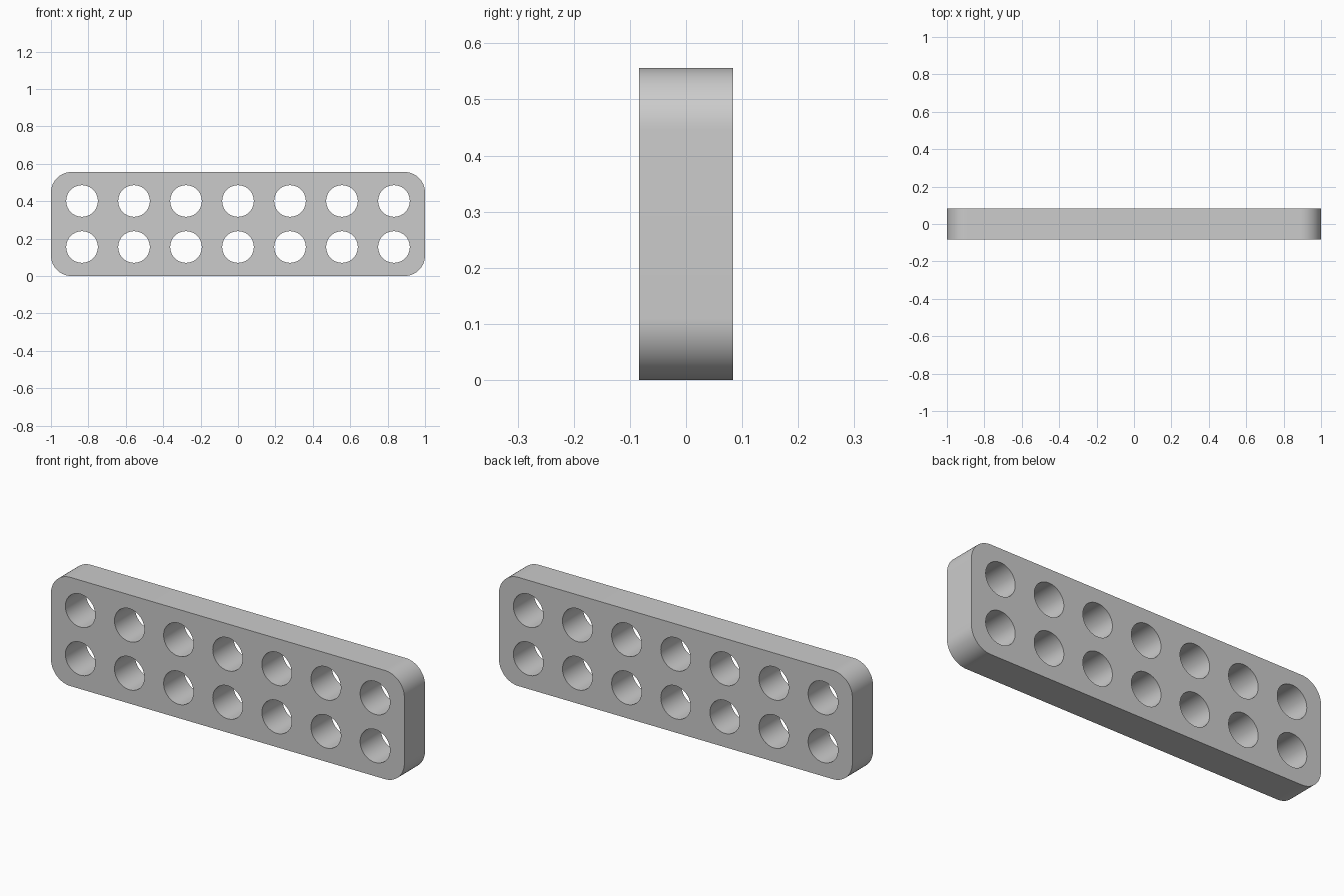
import bpy
import bmesh
from math import radians, sin, cos
from mathutils import Matrix, Vector

cube = bpy.data.objects.get("Cube")
if cube:
    bpy.data.objects.remove(cube, do_unlink=True)

WIDTH, HEIGHT, DEPTH = 2.0, 0.556, 0.167
CORNER = 0.11
HOLE_RADIUS = 0.0845
COLUMN_STEP, ROW_STEP = 0.278, 0.246

grey = bpy.data.materials.new("light grey")
grey.use_nodes = True
colour = (0.6, 0.6, 0.6, 1.0)
grey.diffuse_color = colour
grey.node_tree.nodes["Principled BSDF"].inputs["Base Color"].default_value = colour


def new_object(name, bm):
    bmesh.ops.recalc_face_normals(bm, faces=bm.faces)
    mesh = bpy.data.meshes.new(name)
    bm.to_mesh(mesh)
    bm.free()
    mesh.materials.append(grey)
    obj = bpy.data.objects.new(name, mesh)
    bpy.context.collection.objects.link(obj)
    return obj


# Plate: rounded rectangle outline, extruded front to back
bm = bmesh.new()
outline = []
steps = 16
for quarter, (sx, sz) in enumerate([(1, 1), (-1, 1), (-1, -1), (1, -1)]):
    cx = sx * (WIDTH / 2 - CORNER)
    cz = HEIGHT / 2 + sz * (HEIGHT / 2 - CORNER)
    for i in range(steps + 1):
        a = radians(90 * (quarter + i / steps))
        outline.append(bm.verts.new((cx + CORNER * cos(a), -DEPTH / 2, cz + CORNER * sin(a))))
front = bm.faces.new(outline)
extruded = bmesh.ops.extrude_face_region(bm, geom=[front], use_keep_orig=True)
back = [v for v in extruded["geom"] if isinstance(v, bmesh.types.BMVert)]
bmesh.ops.translate(bm, verts=back, vec=Vector((0, DEPTH, 0)))
plate = new_object("perforated_plate", bm)

# Cutter: two rows of seven round pegs
bm = bmesh.new()
for column in range(-3, 4):
    for row in (-0.5, 0.5):
        place = Matrix.Translation((column * COLUMN_STEP, 0, HEIGHT / 2 + row * ROW_STEP))
        bmesh.ops.create_cone(bm, cap_ends=True, segments=64, radius1=HOLE_RADIUS,
                              radius2=HOLE_RADIUS, depth=DEPTH * 2,
                              matrix=place @ Matrix.Rotation(radians(90), 4, "X"))
cutter = new_object("hole_cutter", bm)
cutter.hide_render = True

# Cut the holes, then smooth the rounded walls
bpy.ops.object.select_all(action="DESELECT")
plate.select_set(True)
bpy.context.view_layer.objects.active = plate
cut = plate.modifiers.new("holes", "BOOLEAN")
cut.operation = "DIFFERENCE"
cut.solver = "EXACT"
cut.object = cutter
bpy.ops.object.modifier_apply(modifier=cut.name)
bpy.data.objects.remove(cutter, do_unlink=True)
bpy.ops.object.shade_smooth_by_angle(angle=radians(30))
